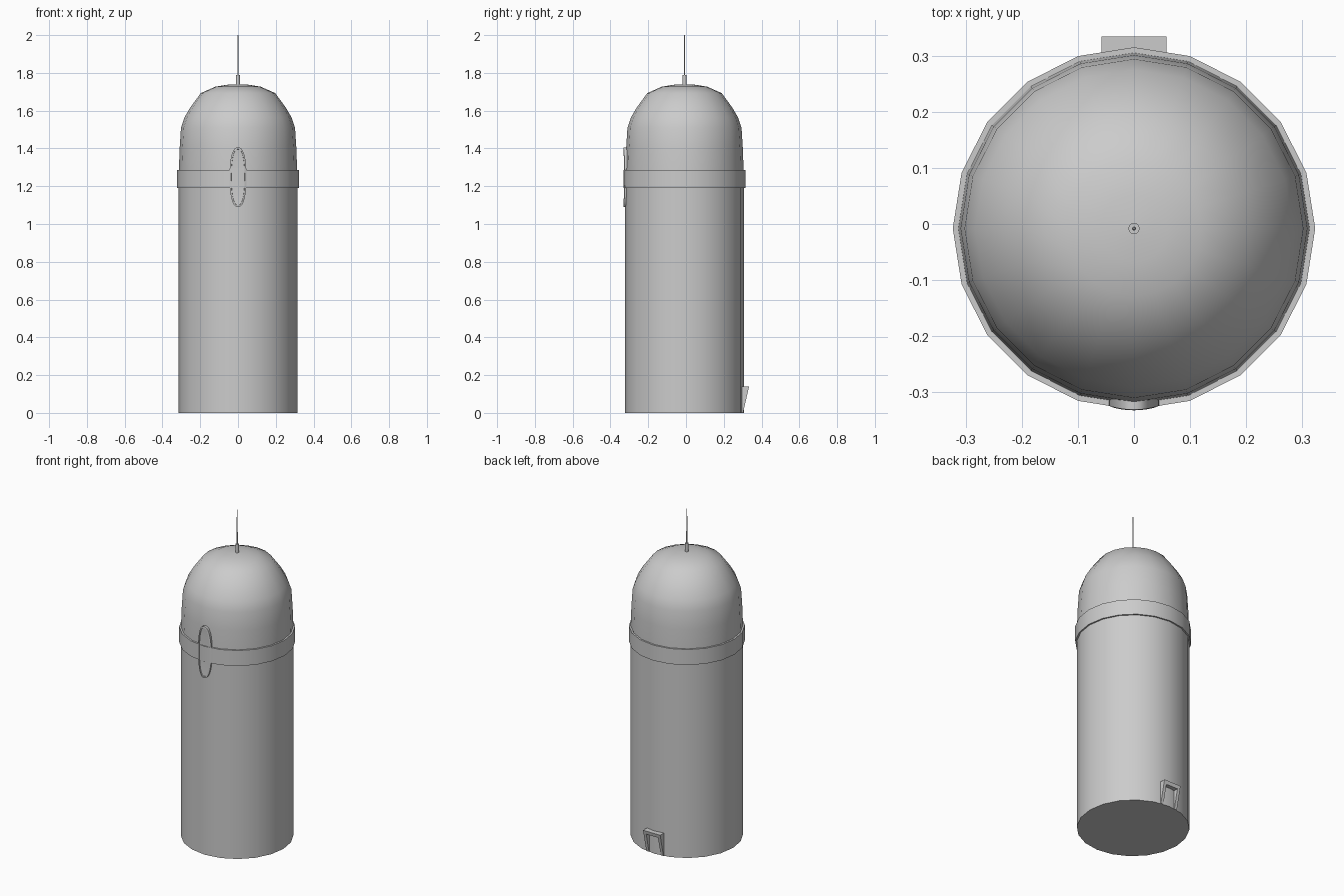
import bpy, bmesh, math

if "Cube" in bpy.data.objects:
    bpy.data.objects.remove(bpy.data.objects["Cube"])

CY = -0.008   # axis of the round body
SIDES = 20


def finish(name, bm, smooth=True):
    bmesh.ops.remove_doubles(bm, verts=bm.verts, dist=1e-5)
    bmesh.ops.recalc_face_normals(bm, faces=bm.faces)
    mesh = bpy.data.meshes.new(name)
    bm.to_mesh(mesh)
    bm.free()
    ob = bpy.data.objects.new(name, mesh)
    bpy.context.collection.objects.link(ob)
    if smooth:
        bpy.ops.object.select_all(action='DESELECT')
        ob.select_set(True)
        bpy.context.view_layer.objects.active = ob
        bpy.ops.object.shade_smooth_by_angle(angle=math.radians(35))
    return ob


def bridge(bm, a, b):
    n = len(a)
    for i in range(n):
        j = (i + 1) % n
        bm.faces.new((a[i], a[j], b[j], b[i]))


def lathe(name, profile, sides=SIDES, closed=False):
    """Revolve (radius, z) points; open profiles are capped at both ends."""
    bm = bmesh.new()
    rings = []
    for r, z in profile:
        rings.append([bm.verts.new((r * math.cos(2 * math.pi * i / sides),
                                    CY + r * math.sin(2 * math.pi * i / sides), z))
                      for i in range(sides)])
    for a, b in zip(rings, rings[1:]):
        bridge(bm, a, b)
    if closed:
        bridge(bm, rings[-1], rings[0])
    else:
        bm.faces.new(rings[0])
        bm.faces.new(rings[-1])
    return finish(name, bm)


# Main round body, collar band and domed lid
lathe("body", [(0.314, 0), (0.314, 1.20)])
lathe("collar_band", [(0.306, 1.19), (0.323, 1.19), (0.323, 1.285), (0.306, 1.285)], closed=True)
lathe("dome", [(0.313, 1.20), (0.313, 1.285), (0.309, 1.40), (0.302, 1.51), (0.283, 1.565),
               (0.254, 1.615), (0.197, 1.693), (0.12, 1.727), (0.06, 1.737), (0.006, 1.74)])

# Antenna socket and whip
lathe("antenna_base", [(0.010, 1.73), (0.010, 1.79)], 12)
lathe("antenna_whip", [(0.004, 1.78), (0.002, 2.0)], 8)

# Oval front plate with raised rim, curved around the body
bm = bmesh.new()
N = 40


def oval(rx, rz, front, flat=None):
    ring = []
    for i in range(N):
        t = 2 * math.pi * i / N
        c, s = math.cos(t), math.sin(t)
        x = rx * math.copysign(abs(c) ** 0.8, c)
        z = 1.248 + rz * math.copysign(abs(s) ** 0.9, s)
        y = flat if flat is not None else front + 3.5 * x * x
        ring.append(bm.verts.new((x, y, z)))
    return ring


loops = [oval(0.045, 0.158, 0, -0.295), oval(0.045, 0.158, -0.331),
         oval(0.036, 0.149, -0.332), oval(0.035, 0.148, -0.328)]
for a, b in zip(loops, loops[1:]):
    bridge(bm, a, b)
# quad strips across the panel keep its curve
inner = loops[-1]
for i in range(N // 2):
    quad = [inner[i], inner[i + 1], inner[(N // 2 - i - 1) % N], inner[(N // 2 - i) % N]]
    if i < N // 4:
        bm.faces.new(list(dict.fromkeys(quad)))
for i in range(N // 4):
    quad = [inner[-i % N], inner[-(i + 1) % N], inner[N // 2 + i + 1], inner[N // 2 + i]]
    bm.faces.new(list(dict.fromkeys(quad)))
finish("front_oval_plate", bm)

# Rear hood: tapered side walls under a flat top, open in the middle
bm = bmesh.new()


def wedge(x0, x1, side_profile):
    a = [bm.verts.new((x0, y, z)) for y, z in side_profile]
    b = [bm.verts.new((x1, y, z)) for y, z in side_profile]
    bridge(bm, a, b)
    bm.faces.new(a)
    bm.faces.new(b)


wall = [(0.285, 0.0), (0.302, 0.0), (0.334, 0.14), (0.285, 0.14)]
cap = [(0.285, 0.118), (0.329, 0.118), (0.334, 0.14), (0.285, 0.14)]
wedge(-0.058, -0.040, wall)
wedge(0.040, 0.058, wall)
wedge(-0.040, 0.040, cap)
finish("rear_hood", bm, smooth=False)
